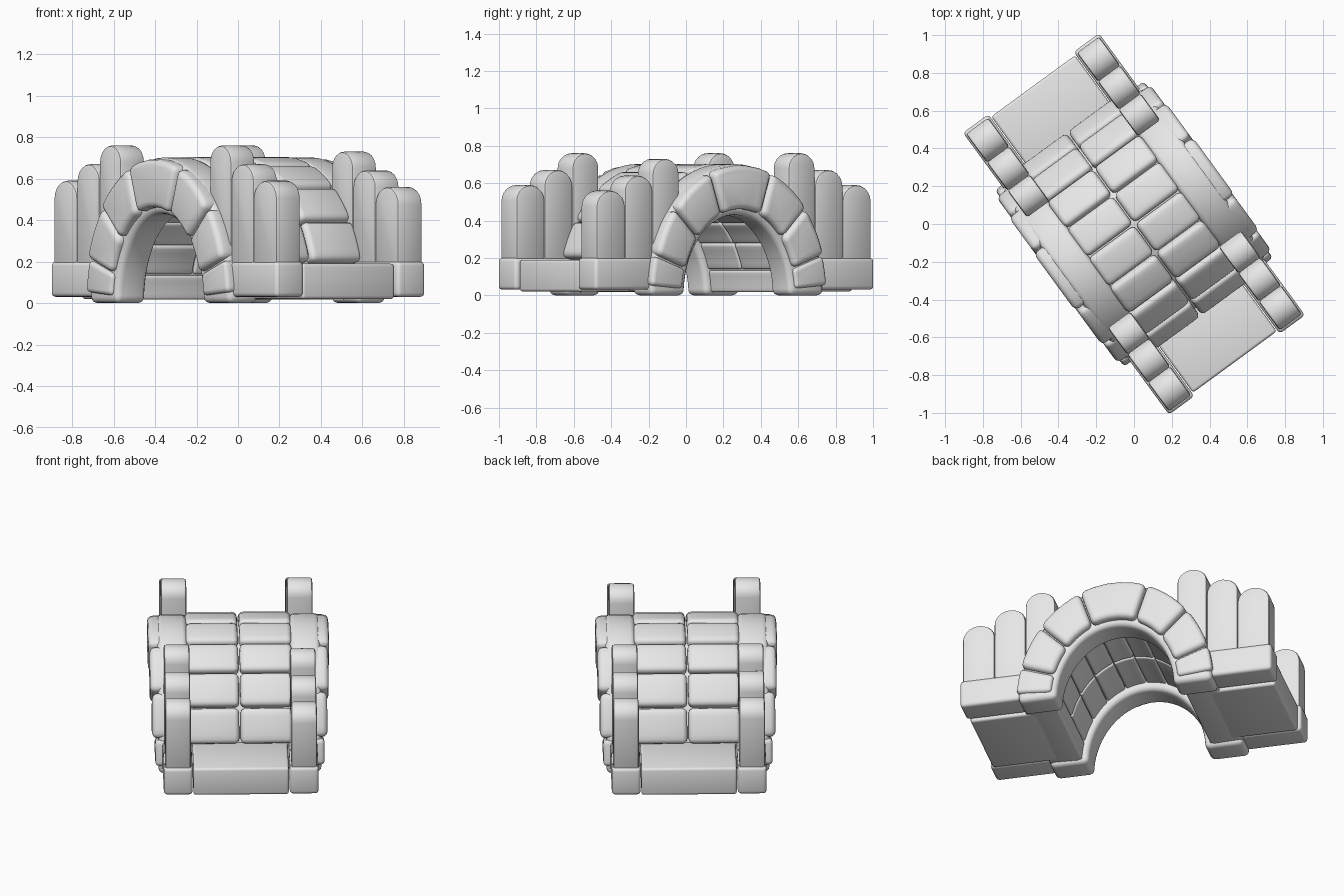
import bpy, bmesh, math
from mathutils import Matrix

if "Cube" in bpy.data.objects:
    bpy.data.objects.remove(bpy.data.objects["Cube"])

# The bridge runs along local x (length) and y (width), then is turned about z
TURN = Matrix.Rotation(math.atan2(-0.807, 0.59), 4, 'Z')

stone = bpy.data.materials.new("grey_stone")
stone.diffuse_color = (0.8, 0.8, 0.8, 1)
stone.use_nodes = True
stone.node_tree.nodes["Principled BSDF"].inputs["Base Color"].default_value = stone.diffuse_color


def extrude_profile(name, profile, y0, y1, bevel, segments=3):
    """Extrude an x-z outline from y0 to y1 and round its hard edges."""
    bm = bmesh.new()
    front = [bm.verts.new((x, y0, z)) for x, z in profile]
    back = [bm.verts.new((x, y1, z)) for x, z in profile]
    n = len(profile)
    bm.faces.new(front)
    bm.faces.new(back[::-1])
    for i in range(n):
        j = (i + 1) % n
        bm.faces.new((front[j], front[i], back[i], back[j]))
    bmesh.ops.recalc_face_normals(bm, faces=bm.faces)
    hard = [e for e in bm.edges if e.calc_face_angle(0) > math.radians(40)]
    bmesh.ops.bevel(bm, geom=hard, offset=bevel, segments=segments,
                    profile=0.5, affect='EDGES', clamp_overlap=True)
    bm.transform(TURN)
    mesh = bpy.data.meshes.new(name)
    bm.to_mesh(mesh)
    bm.free()
    mesh.materials.append(stone)
    obj = bpy.data.objects.new(name, mesh)
    bpy.context.collection.objects.link(obj)
    return obj


def arch(name, t0, t1, y0, y1, inner, outer, bevel, steps=4):
    """Piece of an elliptical arch between two angles in degrees."""
    def curve(radii, angles):
        return [(radii[0] * math.cos(math.radians(t)),
                 radii[1] * math.sin(math.radians(t))) for t in angles]
    angles = [t0 + (t1 - t0) * i / steps for i in range(steps + 1)]
    profile = curve(outer, angles) + curve(inner, angles[::-1])
    return extrude_profile(name, profile, y0, y1, bevel)


def block(name, x0, x1, y0, y1, z0, z1, bevel):
    return extrude_profile(name, [(x0, z0), (x1, z0), (x1, z1), (x0, z1)],
                           y0, y1, bevel)


def post(name, x, width, y0, y1, height):
    """Upright post with a round top."""
    r = width / 2
    rise = r * 0.9
    top = [(x + r * math.cos(math.pi * i / 10),
            height - rise + rise * math.sin(math.pi * i / 10))
           for i in range(11)]
    return extrude_profile(name, [(x - r, 0.17), (x + r, 0.17)] + top,
                           y0, y1, 0.014, 2)


# Vaulted body
arch("vault_body", 2, 178, -0.40, 0.40, (0.395, 0.495), (0.575, 0.66), 0.01, 32)

# Road paving and vault lining stones, two columns each
rows = 8
span = (163.4 - 16.6) / rows
for i in range(rows):
    t = 16.6 + span * i
    for y0, y1 in ((-0.305, -0.004), (0.004, 0.305)):
        arch("road_stone", t + 0.4, t + span - 0.4, y0, y1,
             (0.53, 0.60), (0.637, 0.705), 0.028)
        arch("vault_stone", t + 0.3, t + span - 0.3, y0, y1,
             (0.38, 0.475), (0.42, 0.52), 0.012)
for t in (2, 164):
    arch("vault_foot", t, t + 14, -0.30, 0.30, (0.38, 0.475), (0.56, 0.6), 0.012)

joints = (4, 18, 42, 70, 110, 138, 162, 176)
faces = (0.488, 0.505, 0.515, 0.522, 0.515, 0.505, 0.488)
for side in (-1, 1):
    # Smooth rim around each opening
    y0, y1 = sorted((side * 0.295, side * 0.47))
    arch("arch_rim", 0, 180, y0, y1, (0.345, 0.43), (0.575, 0.702), 0.03, 36)

    # Ring of seven wedge stones, bulging out toward the crown
    for t0, t1, face in zip(joints, joints[1:], faces):
        y0, y1 = sorted((side * 0.40, side * face))
        arch("arch_stone", t0 + 0.4, t1 - 0.4, y0, y1,
             (0.375, 0.462), (0.582, 0.695), 0.03, 5)

    # Plinths and stepped posts at each corner
    for end in (-1, 1):
        corner = side == 1 and end == 1
        y0, y1 = sorted((side * 0.28, side * 0.446))
        x0, x1 = sorted((end * 0.53, end * 0.924))
        block("corner_plinth", x0, x1, y0, y1, 0.03, 0.2, 0.02)
        y0, y1 = sorted((side * 0.29, side * 0.437))
        for x, width, height in ((0.815, 0.19, 0.59), (0.63, 0.185, 0.67),
                                 (0.45, 0.175, 0.76)):
            if corner:
                height -= 0.03
            post("parapet_post", end * x, width, y0, y1, height)

# Landing slab at each end
for end in (-1, 1):
    x0, x1 = sorted((end * 0.5, end * 0.905))
    block("landing_slab", x0, x1, -0.275, 0.275, 0.02, 0.19, 0.015)

bpy.ops.object.select_all(action='SELECT')
bpy.context.view_layer.objects.active = bpy.context.selected_objects[0]
bpy.ops.object.shade_smooth_by_angle(angle=math.radians(35))

# Rest the lowest point on the ground
low = min(v.co.z for o in bpy.data.objects for v in o.data.vertices)
for o in bpy.data.objects:
    o.data.transform(Matrix.Translation((0, 0, -low)))
